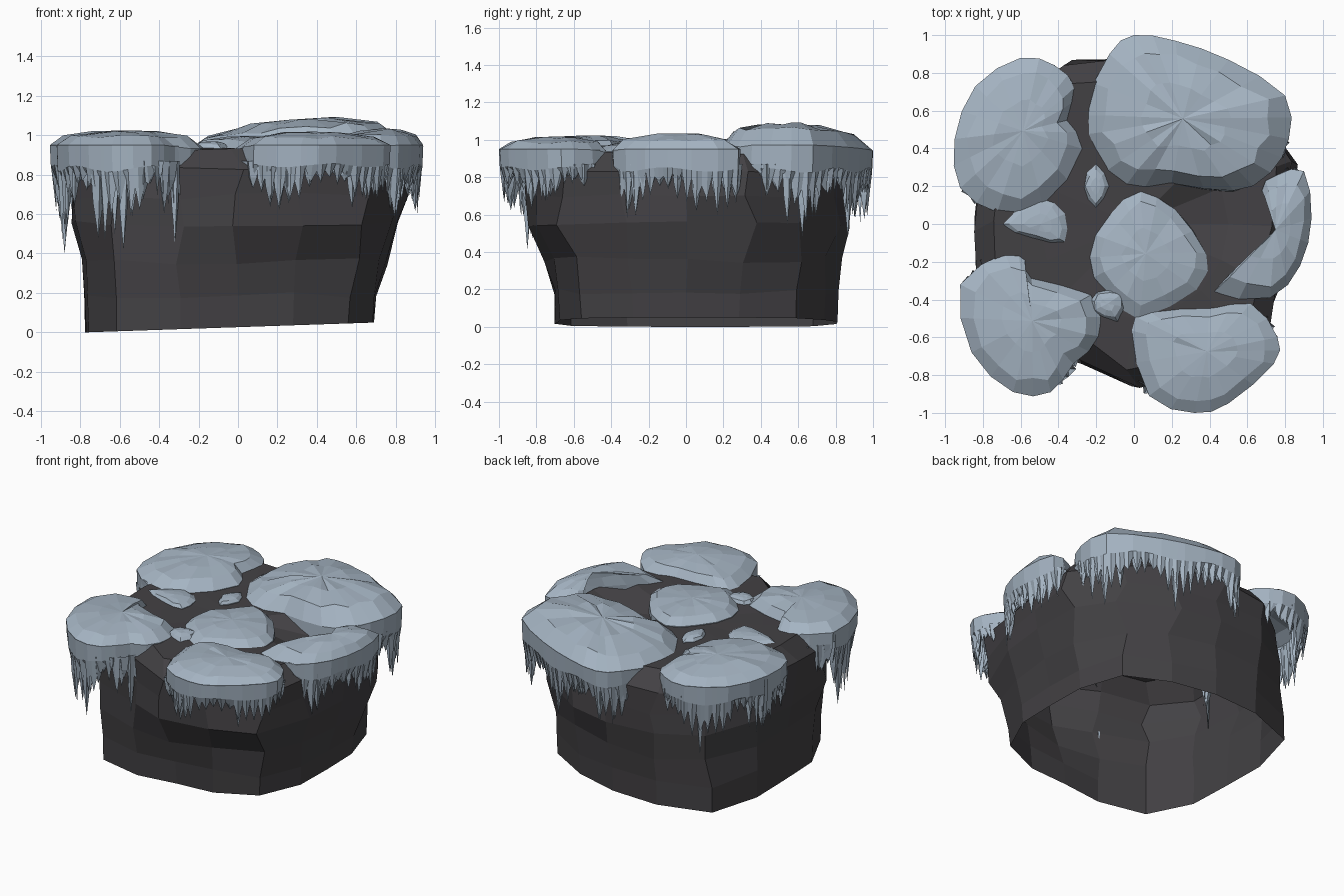
import bpy, bmesh, math, random
from mathutils import Vector

if "Cube" in bpy.data.objects:
    bpy.data.objects.remove(bpy.data.objects["Cube"])

random.seed(7)
rnd = random.uniform


def material(name, rgb):
    m = bpy.data.materials.new(name)
    m.diffuse_color = (*rgb, 1)
    m.use_nodes = True
    m.node_tree.nodes["Principled BSDF"].inputs["Base Color"].default_value = m.diffuse_color
    return m


ROCK = material("dark rock", (0.056, 0.053, 0.058))
ICE = material("pale blue ice", (0.375, 0.455, 0.54))


def finish(bm, name, mat):
    bmesh.ops.recalc_face_normals(bm, faces=bm.faces)
    me = bpy.data.meshes.new(name)
    bm.to_mesh(me)
    bm.free()
    me.materials.append(mat)
    ob = bpy.data.objects.new(name, me)
    bpy.context.collection.objects.link(ob)
    return ob


def bridge(bm, a, b):
    n = len(a)
    for i in range(n):
        bm.faces.new((a[i], a[(i + 1) % n], b[(i + 1) % n], b[i]))


def clamp(v):
    return max(0.0, min(1.0, v))


# Rock: open-bottomed shell, 16 sides, flaring from a squarish foot to a wide rim
top_r = [.83, .92, .90, .88, .88, .94, .93, .90, .86, .91, .90, .78, .88, .88, .96, .84]
foot_r = [.69, .74, .83, .80, .81, .87, .96, .84, .77, .82, .87, .76, .68, .73, .79, .74]
levels = [(.03, 0, 1), (.19, .08, 1), (.36, .35, 1), (.55, .88, 1), (.69, .95, 1),
          (.82, 1, .99), (.935, 1, .87)]      # height, flare, shrink
bm = bmesh.new()
rings = []
for k, (z, t, shrink) in enumerate(levels):
    ring = []
    for i in range(16):
        a = math.tau * i / 16 + (rnd(-.05, .05) if k > 1 else 0)
        r = (foot_r[i] + (top_r[i] - foot_r[i]) * t) * shrink + (rnd(-.02, .015) if k > 1 else 0)
        x, y = r * math.cos(a), r * math.sin(a)
        zz = max(0, .026 + .034 * x) if k == 0 else z + rnd(-.02, .02)
        if k == 6:
            zz = z + rnd(-.015, .01)
        ring.append(bm.verts.new((x, y, zz)))
    rings.append(ring)
inner = []
for i in range(16):
    a = math.tau * i / 16
    dip = .09 if i in (0, 1) else 0      # hollow on the right of the top
    inner.append(bm.verts.new((.5 * math.cos(a), .5 * math.sin(a), .93 - dip + rnd(-.012, .01))))
rings.append(inner)
for a, b in zip(rings, rings[1:]):
    bridge(bm, a, b)
hub = bm.verts.new((0, 0, .925))
for i in range(16):
    bm.faces.new((inner[i], inner[(i + 1) % 16], hub))
finish(bm, "rock", ROCK)


def rounded(points):
    """Closed outline with one extra Catmull-Rom point on every side."""
    p = [Vector(q) for q in points]
    n = len(p)
    out = []
    for i in range(n):
        a, b, c, d = p[i - 1], p[i], p[(i + 1) % n], p[(i + 2) % n]
        out += [b, (9 * (b + c) - a - d) / 16]
    return out


def exposure(p, c):
    """1 where the rim overhangs the side of the rock, 0 on the flat top."""
    facing = p.normalized().dot((p - c).normalized())
    return clamp((facing - .2) / .3) * clamp((p.length - .72) / .1)


# Ice patch: faceted dome, lip, hanging curtain and a row of icicles
def ice_patch(name, height, depth, points, tilt=0.0):
    rim = rounded(points)
    n = len(rim)
    c = sum(rim, Vector((0, 0))) / n
    bm = bmesh.new()

    def ring(scale, z, jitter):
        vs = []
        for p in rim:
            q = c + (p - c) * scale * (1 + rnd(-.06, .06))
            vs.append(bm.verts.new((q.x, q.y, z + tilt * (p.x - c.x) * scale + rnd(-jitter, jitter))))
        return vs

    rise = height - .93
    crown = ring(.42, height, .08 * rise)
    shoulder = ring(.8, height - .28 * rise, .1 * rise)
    edge, lip = [], []
    for p in rim:
        e = exposure(p, c)
        z = .932 + .018 * e + tilt * .5 * (p.x - c.x)
        jag = Vector((rnd(-.008, .008), rnd(-.008, .008))) * (1 - e)
        edge.append(bm.verts.new((*(p + jag), z)))
        lip.append(bm.verts.new((*(p * (1 - .03 * e)), .85)))
    for a, b in ((crown, shoulder), (shoulder, edge), (edge, lip)):
        bridge(bm, a, b)
    mid = bm.verts.new((c.x, c.y, height + .1 * rise))
    for i in range(n):
        bm.faces.new((crown[i], crown[(i + 1) % n], mid))
    finish(bm, name + "_cap", ICE)
    if depth == 0:
        return

    # Sample the rim finely, then hang a smooth band ending in teeth, plus icicles
    bm = bmesh.new()
    phase, arc, prev, tick = rnd(0, 6), 0, None, 0
    for i in range(n):
        p0, p1 = rim[i], rim[(i + 1) % n]
        steps = max(1, round((p1 - p0).length / .026))
        for s in range(steps):
            p = p0.lerp(p1, s / steps)
            e = exposure(p, c)
            arc += .026
            tick += 1
            if e < .1:
                prev = None
                continue
            swell = depth * (.35 + .65 * e) * (.72 + .28 * math.sin(arc * 13 + phase))
            drop = swell * (rnd(.4, .78) if tick % 2 else rnd(.15, .38))
            z0 = .945 + tilt * .5 * (p.x - c.x)
            strip = [bm.verts.new((p.x, p.y, z0)),
                     bm.verts.new((*(p * .995), .93 - .06 * e - .1 * swell)),
                     bm.verts.new((*(p * rnd(.965, .98)), .87 - drop))]
            if prev:
                for k in (0, 1):
                    bm.faces.new((prev[k], strip[k], strip[k + 1], prev[k + 1]))
            prev = strip
            # tapering four-sided icicle
            if tick % 2 and p.length > .8:
                r = rnd(.026, .042)
                b = p * rnd(.945, .96)
                length = swell * rnd(.45, 1.0)
                turn = rnd(0, 2)
                base, waist = [], []
                for k in range(4):
                    d = Vector((math.cos(turn + k * math.pi / 2), math.sin(turn + k * math.pi / 2)))
                    base.append(bm.verts.new((*(b + d * r), .87)))
                    waist.append(bm.verts.new((*(b + d * r * .65), .87 - length * .5)))
                tip = bm.verts.new((b.x, b.y, .90 - length))
                bridge(bm, waist, base)
                for k in range(4):
                    bm.faces.new((waist[(k + 1) % 4], waist[k], tip))
    finish(bm, name + "_icicles", ICE)


ice_patch("back_left_ice", 1.015, .50, [
    (-.95, .45), (-.92, .19), (-.72, .07), (-.48, .10), (-.28, .40),
    (-.35, .55), (-.31, .72), (-.42, .84), (-.60, .88), (-.84, .73)])
ice_patch("back_right_ice", 1.065, .46, [
    (-.27, .58), (-.22, .38), (-.05, .21), (.20, .21), (.52, .17), (.72, .27),
    (.82, .45), (.80, .68), (.50, .87), (.22, .97), (0, 1.0), (-.13, .90)], .08)
ice_patch("right_ice", 1.025, .40, [
    (.43, -.36), (.60, -.19), (.78, 0), (.79, .10), (.68, .18),
    (.76, .26), (.90, .28), (.94, .03), (.88, -.22), (.72, -.39)])
ice_patch("front_right_ice", 1.01, .32, [
    (-.02, -.56), (.08, -.46), (.40, -.44), (.62, -.42), (.76, -.60),
    (.74, -.74), (.50, -.95), (.32, -1.0), (.08, -.91)])
ice_patch("front_left_ice", 1.015, .56, [
    (-.92, -.32), (-.68, -.16), (-.58, -.19), (-.54, -.29), (-.22, -.38),
    (-.19, -.60), (-.32, -.74), (-.44, -.89), (-.64, -.89), (-.86, -.68)])
ice_patch("centre_ice", .99, 0, [
    (-.24, -.18), (-.12, .05), (.03, .17), (.22, .07), (.38, -.15),
    (.34, -.35), (.03, -.50), (-.14, -.36)])
ice_patch("left_small_ice", .96, 0, [
    (-.71, 0), (-.50, .13), (-.37, .05), (-.37, -.10), (-.52, -.08)])
ice_patch("inner_small_ice", .955, 0, [(-.27, .20), (-.20, .31), (-.14, .20), (-.20, .09)])
ice_patch("front_small_ice", .965, 0, [(-.22, -.46), (-.20, -.36), (-.05, -.36), (-.09, -.51)])
